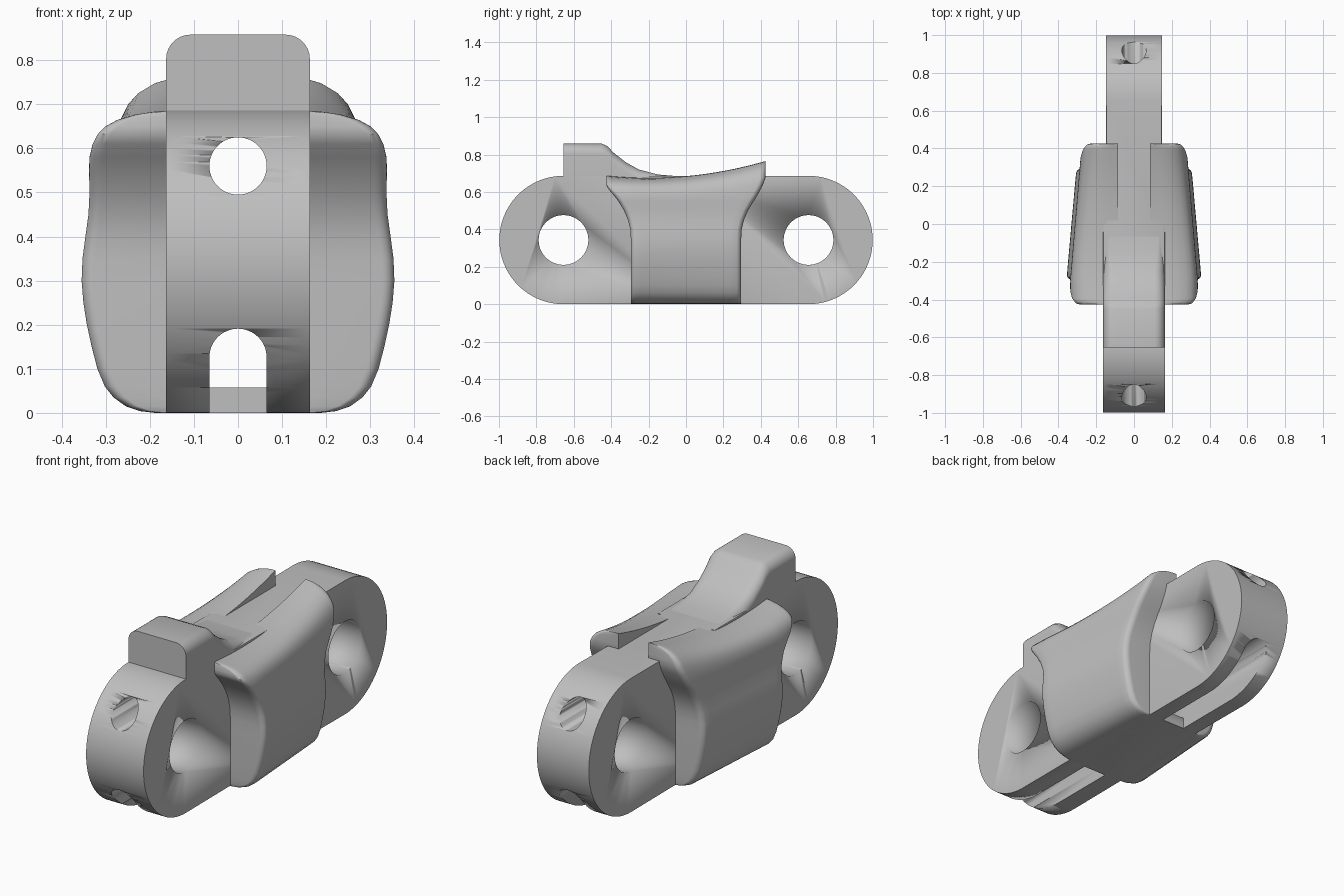
import bpy, bmesh, math
from mathutils import Matrix

if "Cube" in bpy.data.objects:
    bpy.data.objects.remove(bpy.data.objects["Cube"])

grey = bpy.data.materials.new("plain grey")
grey.use_nodes = True
colour = (0.52, 0.52, 0.52, 1)
grey.diffuse_color = colour
grey.node_tree.nodes["Principled BSDF"].inputs["Base Color"].default_value = colour

END_Y, MID_Z, RADIUS = 0.655, 0.343, 0.343


def finish(name, bm, angle=35):
    bmesh.ops.recalc_face_normals(bm, faces=bm.faces)
    mesh = bpy.data.meshes.new(name)
    bm.to_mesh(mesh)
    bm.free()
    mesh.materials.append(grey)
    ob = bpy.data.objects.new(name, mesh)
    bpy.context.collection.objects.link(ob)
    bpy.ops.object.select_all(action='DESELECT')
    ob.select_set(True)
    bpy.context.view_layer.objects.active = ob
    bpy.ops.object.shade_smooth_by_angle(angle=math.radians(angle))
    return ob


def interp(points, v):
    """Piecewise linear reading of a short profile."""
    for (a, fa), (b, fb) in zip(points, points[1:]):
        if v <= b:
            return fa + (fb - fa) * max(0, (v - a) / (b - a))
    return points[-1][1]


def prism(outline, axis, low, high, bm=None):
    """Extrude an outline along x (outline in y, z) or y (outline in x, z)."""
    bm = bm or bmesh.new()
    place = (lambda p, d: (d, p[0], p[1])) if axis == 'x' else (lambda p, d: (p[0], d, p[1]))
    a, b = ([bm.verts.new(place(p, d)) for p in outline] for d in (low, high))
    bm.faces.new(a)
    bm.faces.new(b)
    n = len(a)
    for i in range(n):
        bm.faces.new((a[i], a[(i + 1) % n], b[(i + 1) % n], b[i]))
    return bm


def arc(cx, cz, r, start, end, steps):
    return [(cx + r * math.cos(math.radians(start + (end - start) * i / steps)),
             cz + r * math.sin(math.radians(start + (end - start) * i / steps)))
            for i in range(steps + 1)]


def cutter(name, outline, axis, low, high):
    ob = finish(name, prism(outline, axis, low, high))
    ob.hide_render = True
    ob.hide_set(True)
    return ob


# Cutters: cross pin holes, upper bore, lower passage and the open end slots
circle = arc(0, 0, 1, 0, 360, 48)[:-1]
bore = cutter("bore_cutter", [(0.065 * c, 0.56 + 0.065 * s) for c, s in circle], 'y', -1.2, 1.2)
arch = arc(0, 0.126, 0.065, 0, 180, 24)
passage = cutter("passage_cutter", arch + [(-0.065, 0.058), (0.065, 0.058)], 'y', -1.2, 1.2)
tools = {}
for sign, side in ((-1, "front"), (1, "rear")):
    pin = cutter(side + "_pin_cutter",
                 [(sign * END_Y + 0.133 * c, MID_Z + 0.133 * s) for c, s in circle], 'x', -0.5, 0.5)
    low, high = sorted((sign * 0.3, sign * 1.2))
    slot = cutter(side + "_slot_cutter", arch + [(-0.065, -0.1), (0.065, -0.1)], 'y', low, high)
    tools[side] = [pin, bore, passage, slot]


# Rounded lugs, the rear one a little narrower
for sign, side, half in ((-1, "front", 0.163), (1, "rear", 0.147)):
    outline = [(sign * y, z) for y, z in arc(END_Y, MID_Z, RADIUS, -90, 90, 48)]
    outline += [(0, 2 * MID_Z), (0, 0)]
    bm = prism(outline, 'x', -half, half)
    rim = [e for e in bm.edges if abs(e.verts[0].co.x - e.verts[1].co.x) < 1e-6
           and abs(e.verts[0].co.y + e.verts[1].co.y) > 0.01]
    bmesh.ops.bevel(bm, geom=rim, offset=0.007, segments=2, profile=0.5, affect='EDGES')
    lug = finish(side + "_lug", bm)
    for tool in tools[side]:
        mod = lug.modifiers.new(tool.name, 'BOOLEAN')
        mod.object = tool
        mod.operation = 'DIFFERENCE'
        mod.solver = 'EXACT'


# Raised stop block that sweeps down into the bar
RAMP = [(-0.655, 0.858), (-0.45, 0.858), (-0.42, 0.845), (-0.39, 0.812), (-0.32, 0.757),
        (-0.25, 0.719), (-0.15, 0.693), (-0.03, 0.683)]
bm = bmesh.new()
rings = []
for y, top in RAMP:
    r = min(0.055, top - 0.65)
    section = arc(0.163 - r, top - r, r, 0, 90, 8) + arc(r - 0.163, top - r, r, 90, 180, 8)
    section += [(-0.163, 0.64), (0.163, 0.64)]
    rings.append([bm.verts.new((x, y, z)) for x, z in section])
for a, b in zip(rings, rings[1:]):
    for i in range(len(a)):
        j = (i + 1) % len(a)
        bm.faces.new((a[i], a[j], b[j], b[i]))
bm.faces.new(rings[0])
bm.faces.new(rings[-1])
finish("stop_block", bm, 40)


# Side cheeks: half width by height, flaring lengthwise towards the top
WIDTH = [(0, 0.19), (0.004, 0.225), (0.015, 0.257), (0.035, 0.285), (0.06, 0.305), (0.1, 0.322),
         (0.15, 0.335), (0.2, 0.346), (0.25, 0.354), (0.3, 0.358), (0.35, 0.356), (0.4, 0.349),
         (0.45, 0.341), (0.5, 0.337), (0.55, 0.338), (0.58, 0.337), (0.61, 0.33), (0.632, 0.319),
         (0.65, 0.302), (0.665, 0.275), (0.677, 0.235), (0.683, 0.195), (0.685, 0.16)]
INNER, ROUND = 0.085, 0.03


def cheek_length(z):
    return 0.295 + 0.13 * min(1, max(0, (z - 0.36) / 0.265)) ** 2


def cheek_point(z, t):
    """Outer surface point at base height z; t runs -1 (front) to 1 (rear)."""
    length = cheek_length(z)
    y = length * t
    x = interp(WIDTH, z) * min(1, 1 - 0.25 * (y + 0.3))
    gap = length - abs(y)
    if gap < ROUND:
        x -= ROUND - math.sqrt(max(0, ROUND ** 2 - (ROUND - gap) ** 2))
    rise = 0.23 * (y + 0.2) ** 2 - 0.01
    return x, y, z + rise * max(0, (z - 0.57) / 0.115)


ends = [1 - 0.08 * (1 - math.cos(math.pi / 2 * k / 6)) for k in range(7)]
steps = sorted({round(s * t, 5) for t in ends for s in (-1, 1)} | {k / 10 for k in range(-8, 9)})
heights = [z for z, w in WIDTH]
for sign, side in ((1, "left"), (-1, "right")):
    bm = bmesh.new()
    outer, inner = [], []
    for t in steps:
        column = [cheek_point(z, t) for z in heights]
        outer.append([bm.verts.new((sign * x, y, z)) for x, y, z in column])
        inner.append([bm.verts.new((sign * INNER, y, z)) for x, y, z in column])
    last = len(heights) - 1
    for i in range(len(steps) - 1):
        for wall in (outer, inner):
            for k in range(last):
                bm.faces.new((wall[i][k], wall[i + 1][k], wall[i + 1][k + 1], wall[i][k + 1]))
        for k in (0, last):
            bm.faces.new((outer[i][k], outer[i + 1][k], inner[i + 1][k], inner[i][k]))
    for i in (0, -1):
        for k in range(last):
            bm.faces.new((outer[i][k], outer[i][k + 1], inner[i][k + 1], inner[i][k]))
    finish(side + "_cheek", bm, 40)
